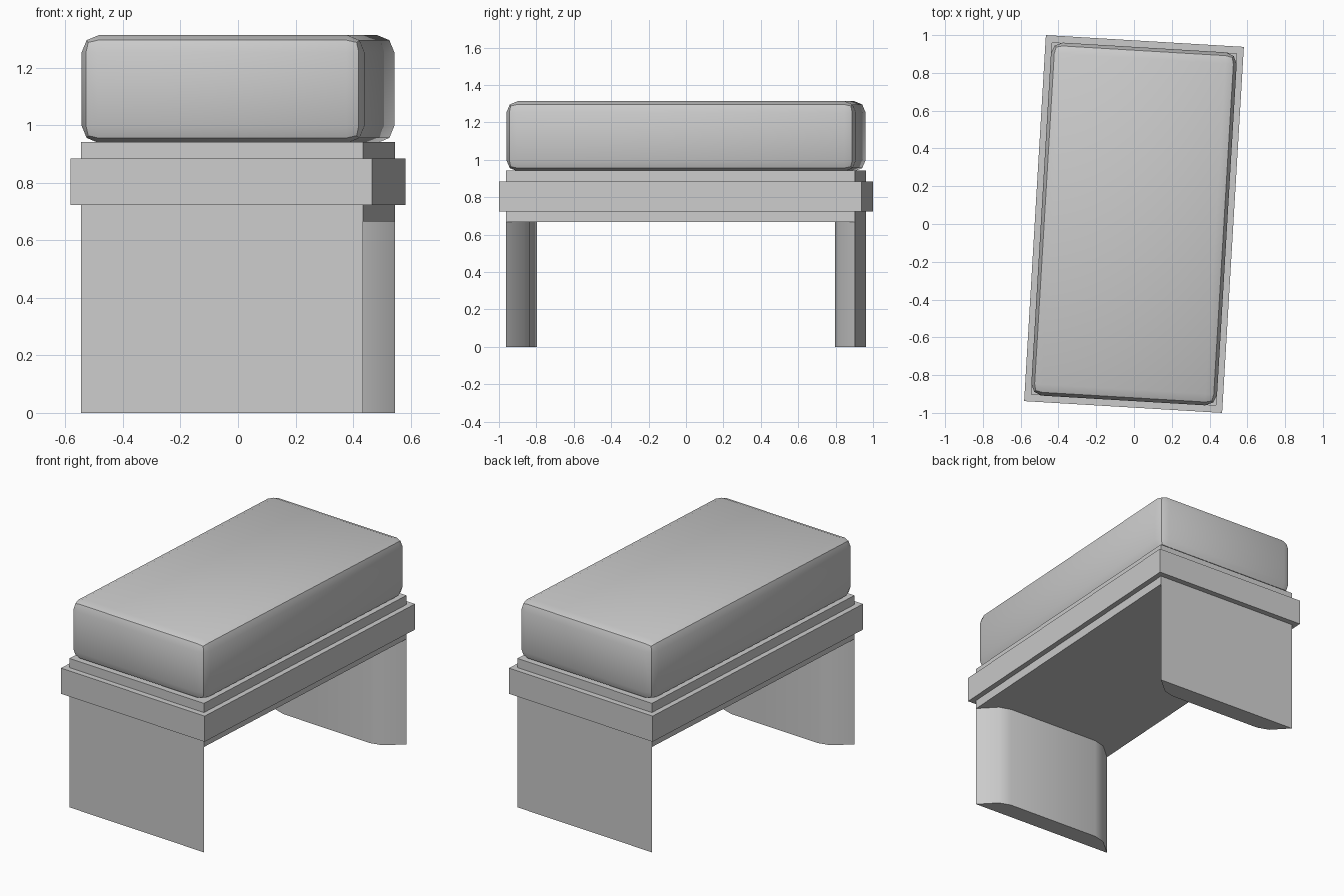
import bpy, bmesh, math

if "Cube" in bpy.data.objects:
    bpy.data.objects.remove(bpy.data.objects["Cube"])

TURN = math.radians(-3.4)   # whole bench is turned slightly about z
W, L = 0.983, 1.869         # frame footprint


def finish(bm, name):
    bmesh.ops.recalc_face_normals(bm, faces=bm.faces)
    mesh = bpy.data.meshes.new(name)
    bm.to_mesh(mesh)
    bm.free()
    obj = bpy.data.objects.new(name, mesh)
    bpy.context.collection.objects.link(obj)
    obj.rotation_euler.z = TURN
    return obj


def smooth(obj):
    bpy.ops.object.select_all(action='DESELECT')
    obj.select_set(True)
    bpy.context.view_layer.objects.active = obj
    bpy.ops.object.shade_smooth_by_angle(angle=math.radians(30))


def box(name, w, l, z0, z1, bevel=0):
    bm = bmesh.new()
    bmesh.ops.create_cube(bm, size=1)
    for v in bm.verts:
        v.co = (v.co.x * w, v.co.y * l, (z0 + z1) / 2 + v.co.z * (z1 - z0))
    if bevel:
        bmesh.ops.bevel(bm, geom=bm.edges[:], offset=bevel, segments=2,
                        profile=0.5, affect='EDGES')
    return finish(bm, name)


def leg(name, side):
    # flat outer face, rounded inner corners
    half = [(0, 0), (0.10, 0.095), (0.175, 0.117)]
    pts = [(a - W / 2, b) for a, b in half]
    pts += [(-x, y) for x, y in reversed(pts)]
    bm = bmesh.new()
    face = bm.faces.new([bm.verts.new((x, side * (L / 2 - y), 0)) for x, y in pts])
    ext = bmesh.ops.extrude_face_region(bm, geom=[face])
    top = [g for g in ext['geom'] if isinstance(g, bmesh.types.BMVert)]
    bmesh.ops.translate(bm, verts=top, vec=(0, 0, 0.666))
    smooth(finish(bm, name))


# Frame, surrounding band and padded seat
box("frame", W, L, 0.666, 0.942)
box("band", 1.05, 1.941, 0.722, 0.884)
smooth(box("cushion", 0.985, 1.872, 0.938, 1.313, bevel=0.06))

# Slab legs at both ends
leg("front_leg", -1)
leg("back_leg", 1)
